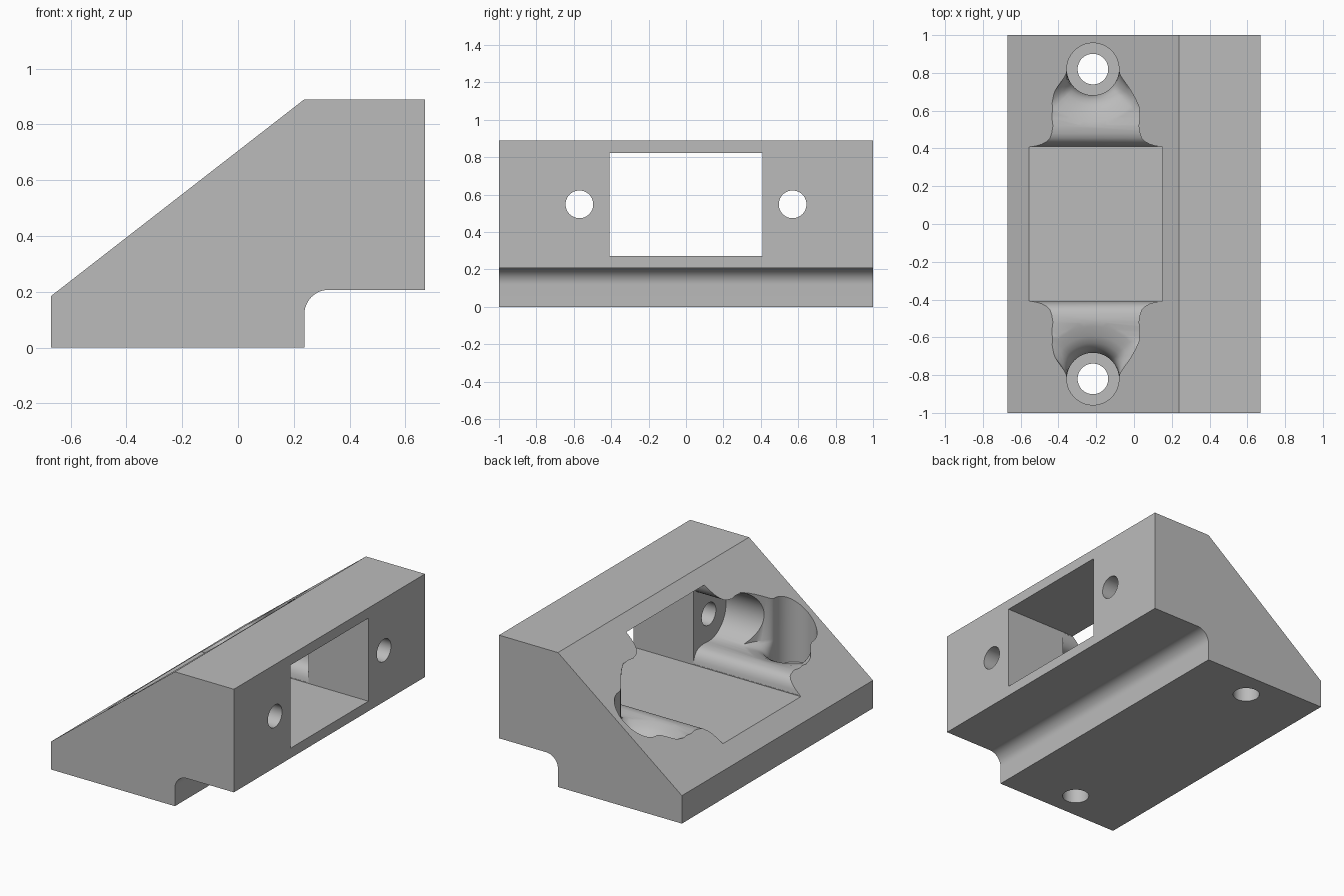
import bpy, bmesh, math
from mathutils import Vector

cube = bpy.data.objects.get("Cube")
if cube:
    bpy.data.objects.remove(cube, do_unlink=True)

GREY = (0.5, 0.5, 0.5, 1)
mat = bpy.data.materials.new("matte_grey")
mat.use_nodes = True
mat.diffuse_color = GREY
mat.node_tree.nodes["Principled BSDF"].inputs["Base Color"].default_value = GREY


def loft(name, rings):
    """Closed solid through a list of rings with equal point counts."""
    bm = bmesh.new()
    loops = [[bm.verts.new(p) for p in ring] for ring in rings]
    n = len(loops[0])
    for a, b in zip(loops, loops[1:]):
        for i in range(n):
            j = (i + 1) % n
            bm.faces.new((a[i], a[j], b[j], b[i]))
    bm.faces.new(loops[0])
    bm.faces.new(loops[-1])
    bmesh.ops.recalc_face_normals(bm, faces=bm.faces)
    mesh = bpy.data.meshes.new(name)
    bm.to_mesh(mesh)
    bm.free()
    obj = bpy.data.objects.new(name, mesh)
    bpy.context.collection.objects.link(obj)
    mesh.materials.append(mat)
    return obj


def circle(radius, n=64):
    return [(radius * math.cos(2 * math.pi * i / n),
             radius * math.sin(2 * math.pi * i / n)) for i in range(n)]


def along_x(name, outline, x0, x1):
    return loft(name, [[(x, y, z) for y, z in outline] for x in (x0, x1)])


# Wedge body with a rounded step underneath
arc = [(0.325 - 0.087 * math.cos(t), 0.12 + 0.087 * math.sin(t))
       for t in (math.pi / 2 * i / 12 for i in range(13))]
side = [(-0.67, 0), (0.238, 0)] + arc + [(0.67, 0.207), (0.67, 0.89),
                                         (0.238, 0.89), (-0.67, 0.185)]
body = loft("wedge_bracket", [[(x, y, z) for x, z in side] for y in (-1, 1)])

# Central window, cut all the way through
cutters = [along_x("window_cutter",
                   [(-0.408, 0.273), (0.408, 0.273), (0.408, 0.823), (-0.408, 0.823)],
                   -1, 1)]

# Half heights of the side pocket, going outward from the window
MID = 0.548
half = [(0.39, 0.274), (0.409, 0.27), (0.413, 0.245), (0.422, 0.222), (0.436, 0.202),
        (0.455, 0.188), (0.48, 0.181), (0.52, 0.176), (0.56, 0.18)]
half += [(0.57 + 0.18 * math.sin(t), 0.18 * math.cos(t))
         for t in (math.pi / 2 * i / 14 for i in range(1, 15))]
pocket = [(y, MID + h) for y, h in half] + [(y, MID - h) for y, h in half[-2::-1]]

# Flare of the screw recess toward the pocket, as (height, amount)
BORE_X, BORE_Y, BORE_R = -0.2175, 0.82, 0.138
flare = [(0.19, 0), (0.23, 0), (0.27, 0.05), (0.3, 0.12), (0.33, 0.26),
         (0.35, 0.45), (0.365, 0.7), (0.38, 1), (1.2, 1)]


def recess_ring(z, amount, s):
    ring = []
    for i in range(72):
        t = 2 * math.pi * i / 72
        reach = min(0.2, 0.6 * max(0, math.cos(t)) ** 2.66)
        r = BORE_R + reach * amount
        ring.append((BORE_X + r * math.sin(t), s * (BORE_Y - r * math.cos(t)), z))
    return ring


# Pockets, screw recesses and through holes on both sides
for s in (-1, 1):
    cutters.append(along_x("pocket_cutter", [(s * y, z) for y, z in pocket], -1, 0.232))
    cutters.append(loft("recess_cutter", [recess_ring(z, a, s) for z, a in flare]))
    cutters.append(along_x("side_hole_cutter",
                           [(s * 0.57 + a, MID + b) for a, b in circle(0.074)], 0, 1))
    cutters.append(loft("base_hole_cutter",
                        [[(BORE_X + a, s * BORE_Y + b, z) for a, b in circle(0.081)]
                         for z in (-0.2, 0.5)]))

# Carve, then drop the cutters
bpy.ops.object.select_all(action="DESELECT")
bpy.context.view_layer.objects.active = body
body.select_set(True)
for c in cutters:
    c.hide_render = True
    mod = body.modifiers.new("cut", "BOOLEAN")
    mod.operation = "DIFFERENCE"
    mod.solver = "EXACT"
    mod.object = c
    bpy.ops.object.modifier_apply(modifier=mod.name)
for c in cutters:
    bpy.data.objects.remove(c, do_unlink=True)

bpy.ops.object.shade_smooth_by_angle(angle=math.radians(30))
